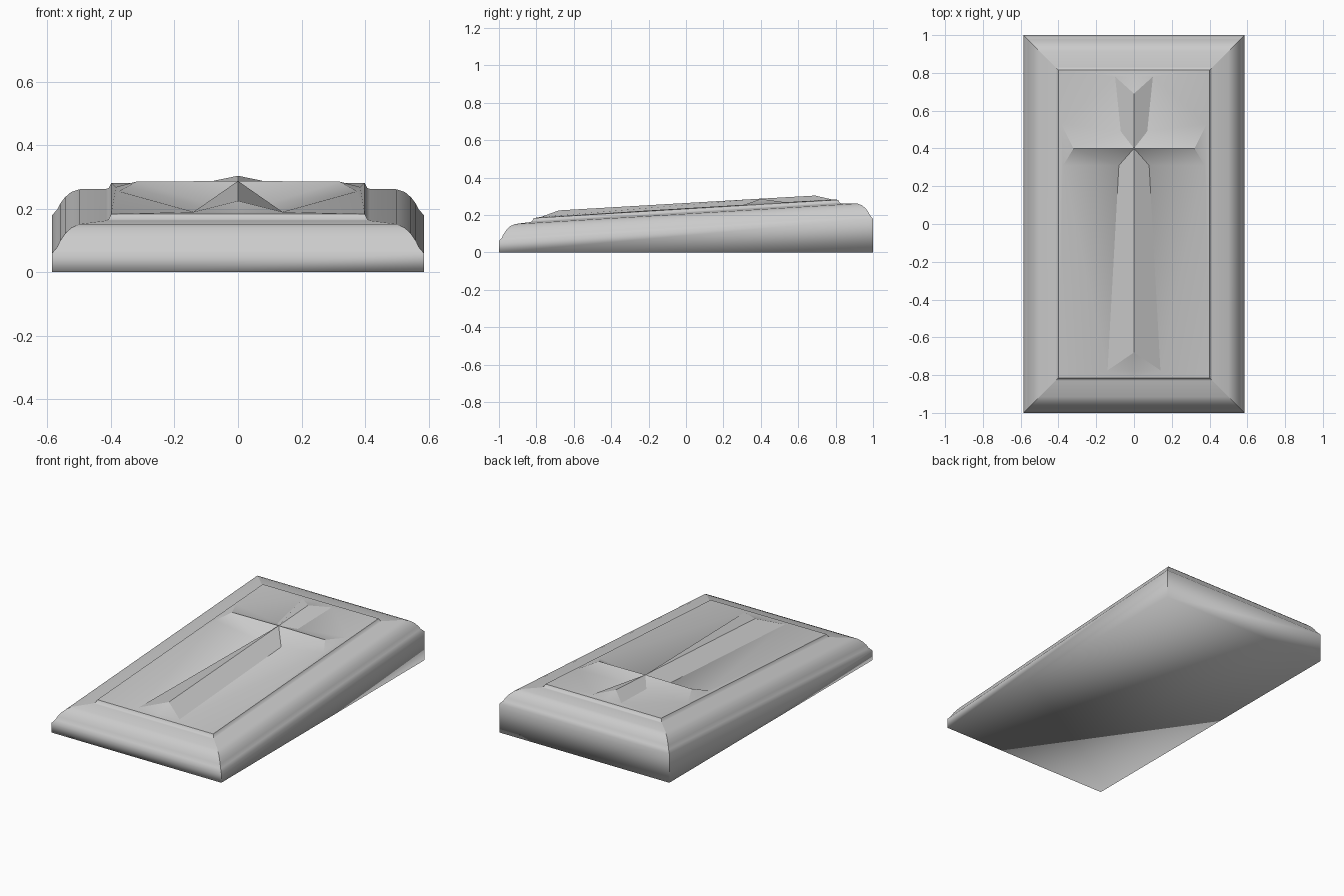
import bpy, bmesh, math

cube = bpy.data.objects.get("Cube")
if cube:
    bpy.data.objects.remove(cube, do_unlink=True)

stone = bpy.data.materials.new("grey_stone")
stone.use_nodes = True
grey = (0.6, 0.6, 0.6, 1)
stone.diffuse_color = grey
stone.node_tree.nodes["Principled BSDF"].inputs["Base Color"].default_value = grey

HALF_X, HALF_Y, SLOPE = 0.585, 1.0, 0.06


def tilted(x, y, height):
    """Point at a height above the sloping plane of the slab."""
    return (x, y, height + SLOPE * y)


def finish(bm, name):
    bmesh.ops.recalc_face_normals(bm, faces=bm.faces)
    mesh = bpy.data.meshes.new(name)
    bm.to_mesh(mesh)
    bm.free()
    mesh.materials.append(stone)
    obj = bpy.data.objects.new(name, mesh)
    bpy.context.collection.objects.link(obj)
    return obj


# Wedge slab: stacked rectangles with a rounded, mitred edge
def ring(bm, inset, height):
    pts = []
    for sx, sy in ((-1, -1), (1, -1), (1, 1), (-1, 1)):
        x, y = sx * (HALF_X - inset), sy * (HALF_Y - inset)
        pts.append((x, y, 0) if height is None else tilted(x, y, height))
    return [bm.verts.new(p) for p in pts]


edge_profile = [(0, None), (0, 0.12), (0.015, 0.137), (0.025, 0.157), (0.04, 0.178),
                (0.06, 0.196), (0.085, 0.206), (0.17, 0.212), (0.178, 0.216), (0.186, 0.232)]
bm = bmesh.new()
rings = [ring(bm, *p) for p in edge_profile]
bm.faces.new(rings[0])
for low, high in zip(rings, rings[1:]):
    for i in range(4):
        j = (i + 1) % 4
        bm.faces.new((low[i], low[j], high[j], high[i]))
        bm.edges.get((low[i], high[i])).smooth = False
for f in bm.faces:
    f.smooth = True
finish(bm, "slab")

# Raised panel with a ridged cross in a tapered recess: one half, mirrored
PANEL = 0.232
px, py = HALF_X - 0.186, HALF_Y - 0.186
half = {
    "crossing": (0, 0.40, 0.263), "head": (0, 0.69, 0.262), "foot": (0, -0.68, 0.265),
    "arm": (0.32, 0.40, 0.261),
    "head_corner": (0.10, 0.78, 0.236), "arm_back": (0.385, 0.53, 0.236),
    "arm_front": (0.375, 0.31, 0.236), "foot_corner": (0.14, -0.775, 0.236),
    "head_mid": (0, 0.78, 0.236), "foot_mid": (0, -0.775, 0.236),
    "back_hollow": (0.07, 0.49, 0.222), "front_hollow": (0.08, 0.31, 0.192),
    "panel_front": (px, -py, PANEL), "panel_back": (px, py, PANEL),
    "front_mid": (0, -py, PANEL), "back_mid": (0, py, PANEL),
}
faces = [
    # stem and arm flanks
    "crossing foot foot_corner front_hollow", "crossing front_hollow arm",
    "arm front_hollow arm_front", "front_hollow foot_corner arm_front",
    "crossing back_hollow head_corner head", "crossing arm back_hollow",
    "arm arm_back back_hollow", "back_hollow arm_back head_corner",
    # flared ends
    "arm arm_front arm_back", "foot foot_mid foot_corner", "head head_corner head_mid",
    # flat panel around the cross
    "front_mid panel_front foot_corner foot_mid", "panel_front arm_front foot_corner",
    "panel_front panel_back arm_back arm_front", "panel_back head_corner arm_back",
    "panel_back back_mid head_mid head_corner",
]
bm = bmesh.new()
for side in (1, -1):
    verts = {k: bm.verts.new(tilted(side * x, y, h)) for k, (x, y, h) in half.items()}
    for f in faces:
        bm.faces.new([verts[k] for k in f.split()])
bmesh.ops.remove_doubles(bm, verts=bm.verts, dist=0.0005)
panel = finish(bm, "cross_panel")
if sum(p.normal.z for p in panel.data.polygons) < 0:
    panel.data.flip_normals()

bpy.ops.object.select_all(action="DESELECT")
panel.select_set(True)
bpy.context.view_layer.objects.active = panel
bpy.ops.object.shade_smooth_by_angle(angle=math.radians(24))
